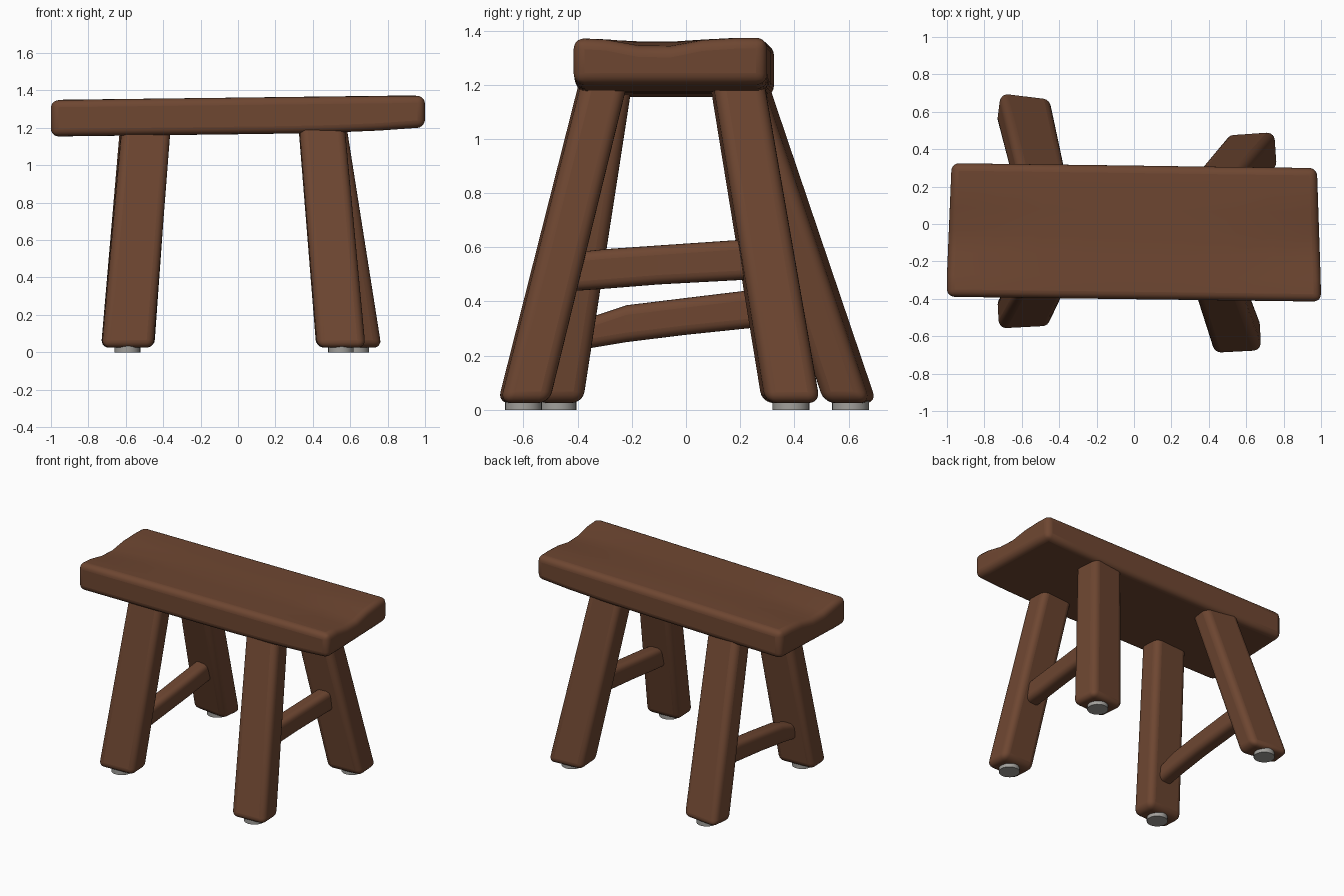
import bpy, bmesh, math
from mathutils import Vector

if "Cube" in bpy.data.objects:
    bpy.data.objects.remove(bpy.data.objects["Cube"])


def material(name, rgb):
    m = bpy.data.materials.new(name)
    m.diffuse_color = (*rgb, 1)
    m.use_nodes = True
    m.node_tree.nodes["Principled BSDF"].inputs["Base Color"].default_value = m.diffuse_color
    return m


WOOD = material("brown wood", (0.156, 0.062, 0.031))
GREY = material("grey pad", (0.36, 0.35, 0.33))


def finish(name, bm, mat, bevel=0.0):
    """Turn a bmesh into a smooth object with softly rounded edges."""
    bmesh.ops.recalc_face_normals(bm, faces=bm.faces)
    mesh = bpy.data.meshes.new(name)
    bm.to_mesh(mesh)
    bm.free()
    mesh.materials.append(mat)
    ob = bpy.data.objects.new(name, mesh)
    bpy.context.collection.objects.link(ob)
    if bevel:
        mod = ob.modifiers.new("round", 'BEVEL')
        mod.width, mod.segments = bevel, 5
        mod.limit_method, mod.angle_limit = 'ANGLE', math.radians(40)
    bpy.ops.object.select_all(action='DESELECT')
    ob.select_set(True)
    bpy.context.view_layer.objects.active = ob
    bpy.ops.object.shade_smooth_by_angle(angle=math.radians(40))
    return ob


def loft(name, rings, mat, bevel):
    """Skin a stack of four-cornered rings and cap both ends."""
    bm = bmesh.new()
    vs = [[bm.verts.new(p) for p in r] for r in rings]
    for a, b in zip(vs, vs[1:]):
        for i in range(4):
            j = (i + 1) % 4
            bm.faces.new((a[i], a[j], b[j], b[i]))
    bm.faces.new(vs[0])
    bm.faces.new(vs[-1])
    return finish(name, bm, mat, bevel)


CORNERS = ((-1, -1), (1, -1), (1, 1), (-1, 1))

# seat: thick plank, slightly tilted, top dished toward both ends
bm = bmesh.new()
bmesh.ops.create_cube(bm, size=2)
for axis, n in ((0, 8), (1, 6)):
    for k in range(1, n):
        co, no = Vector((0, 0, 0)), Vector((0, 0, 0))
        co[axis], no[axis] = -1 + 2 * k / n, 1
        bmesh.ops.bisect_plane(bm, geom=bm.verts[:] + bm.edges[:] + bm.faces[:],
                               plane_co=co, plane_no=no)
for v in bm.verts:
    u, w, top = v.co.x, v.co.y, v.co.z > 0
    x = u * 0.99 - (0.012 * w if u > 0 else -0.015 * w)
    y = -0.045 - 0.013 * u + w * 0.357
    if top:
        dip = math.exp(-((w + 0.15) / 0.4) ** 2)
        z = 1.362 + 0.012 * u - dip * (0.008 + 0.03 * u ** 4)
    else:
        z = 1.166 + 0.012 * u + 0.025 * max(0, u) ** 3
    v.co = (max(-1, min(1, x)), y, z)
finish("seat", bm, WOOD, 0.04)

# legs: top centre, foot centre, half width, half depth, yaw in degrees
LEGS = {
    "front_left_leg": ((-0.49, -0.28), (-0.592, -0.472), 0.137, 0.085, 3),
    "front_right_leg": ((0.445, -0.30), (0.55, -0.60), 0.128, 0.09, 3),
    "back_right_leg": ((0.45, 0.185), (0.632, 0.388), 0.130, 0.10, 4),
    "back_left_leg": ((-0.495, 0.205), (-0.59, 0.607), 0.137, 0.085, -7),
}
for name, (top, foot, hw, hd, yaw) in LEGS.items():
    c, s = math.cos(math.radians(yaw)), math.sin(math.radians(yaw))
    rings = []
    for t in (0, 0.5, 1):
        cx = top[0] + (foot[0] - top[0]) * t
        cy = top[1] + (foot[1] - top[1]) * t
        k = 0.95 + 0.06 * t
        rings.append([(cx + (a * hw * c - b * hd * s) * k,
                       cy + (a * hw * s + b * hd * c) * k,
                       1.23 + (0.025 - 1.23) * t) for a, b in CORNERS])
    loft(name, rings, WOOD, 0.042)
    # round pad under the foot
    bm = bmesh.new()
    bmesh.ops.create_cone(bm, cap_ends=True, segments=24, radius1=0.068,
                          radius2=0.068, depth=0.034)
    bmesh.ops.translate(bm, verts=bm.verts, vec=(foot[0], foot[1], 0.017))
    finish(name.replace("leg", "foot_pad"), bm, GREY)

# stretchers: (x, y, z, half height) along the bar
BARS = {
    "left_stretcher": [(-0.565, -0.43, 0.27, 0.055), (-0.565, -0.34, 0.288, 0.058),
                       (-0.565, -0.22, 0.318, 0.068), (-0.56, 0.0, 0.345, 0.068),
                       (-0.56, 0.24, 0.372, 0.07), (-0.56, 0.47, 0.40, 0.07)],
    "right_stretcher": [(0.51, -0.47, 0.505, 0.07), (0.515, -0.30, 0.52, 0.073),
                        (0.525, -0.1, 0.535, 0.072), (0.54, 0.18, 0.552, 0.074),
                        (0.55, 0.30, 0.56, 0.075)],
}
for name, pts in BARS.items():
    loft(name, [[(x + a * 0.055, y, z + b * h) for a, b in CORNERS]
                for x, y, z, h in pts], WOOD, 0.035)
